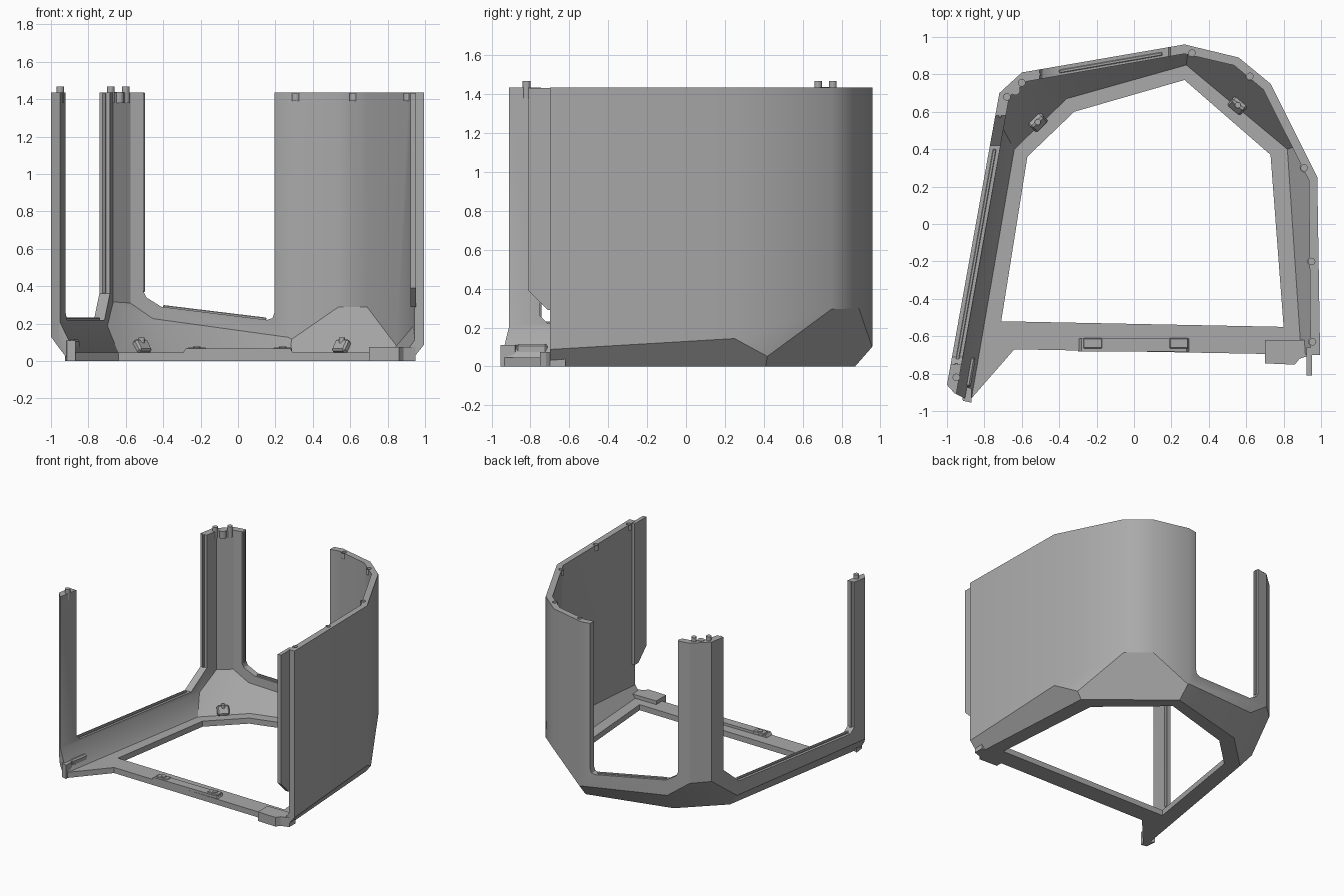
import bpy, bmesh, math
from mathutils import Vector

if "Cube" in bpy.data.objects:
    bpy.data.objects.remove(bpy.data.objects["Cube"])

grey = bpy.data.materials.new("plain grey")
grey.use_nodes = True
grey.diffuse_color = (0.4, 0.4, 0.4, 1)
grey.node_tree.nodes["Principled BSDF"].inputs["Base Color"].default_value = (0.4, 0.4, 0.4, 1)

TOP = 1.435
FLOOR = 0.045


def finish(name, bm):
    bmesh.ops.recalc_face_normals(bm, faces=bm.faces)
    mesh = bpy.data.meshes.new(name)
    bm.to_mesh(mesh)
    bm.free()
    mesh.materials.append(grey)
    ob = bpy.data.objects.new(name, mesh)
    bpy.context.collection.objects.link(ob)
    return ob


def prism_mesh(points, low, high, axis="z"):
    """Extrude a flat outline along one axis."""
    place = {"x": lambda a, b, c: (c, a, b),
             "y": lambda a, b, c: (a, c, b),
             "z": lambda a, b, c: (a, b, c)}[axis]
    bm = bmesh.new()
    face = bm.faces.new([bm.verts.new(place(a, b, low)) for a, b in points])
    new = bmesh.ops.extrude_face_region(bm, geom=[face])["geom"]
    move = Vector(place(0, 0, high - low))
    bmesh.ops.translate(bm, vec=move, verts=[g for g in new if isinstance(g, bmesh.types.BMVert)])
    return bm


def prism(name, points, low, high, axis="z"):
    return finish(name, prism_mesh(points, low, high, axis))


def tub(name, outline, foot, slopes, low, high):
    """Prism whose lower edges are cut by sloping planes rising from the foot line."""
    bm = prism_mesh(outline, low, high)
    for p, q, slope in zip(foot, foot[1:], slopes):
        along = (Vector(q) - Vector(p)).normalized()
        normal = Vector((along.y * slope, -along.x * slope, -1))
        bmesh.ops.bisect_plane(bm, geom=bm.verts[:] + bm.edges[:] + bm.faces[:],
                               plane_co=(p[0], p[1], low), plane_no=normal, clear_outer=True)
        bmesh.ops.holes_fill(bm, edges=[e for e in bm.edges if e.is_boundary], sides=0)
    return finish(name, bm)


def box(name, centre, size, angle=0, tilt=0):
    bm = bmesh.new()
    bmesh.ops.create_cube(bm, size=1)
    bmesh.ops.scale(bm, vec=size, verts=bm.verts)
    bmesh.ops.bevel(bm, geom=bm.edges[:], offset=min(size) * 0.2, segments=1, affect="EDGES")
    ob = finish(name, bm)
    ob.location = centre
    ob.rotation_euler = (tilt, 0, angle)
    return ob


def peg(name, x, y, low, high, radius):
    bm = bmesh.new()
    bmesh.ops.create_cone(bm, cap_ends=True, segments=16, radius1=radius, radius2=radius, depth=high - low)
    ob = finish(name, bm)
    ob.location = (x, y, (low + high) / 2)
    return ob


def strip(name, a, b, width, height):
    """Slim bar laid between two points."""
    a, b = Vector(a), Vector(b)
    ob = box(name, (a + b) / 2, ((b - a).length, width, height))
    ob.rotation_euler = (b - a).to_track_quat("X", "Z").to_euler()
    return ob


def cut(target, cutter):
    cutter.hide_render = True
    mod = target.modifiers.new("cut", "BOOLEAN")
    mod.operation, mod.solver, mod.object = "DIFFERENCE", "EXACT", cutter
    bpy.context.view_layer.objects.active = target
    bpy.ops.object.modifier_apply(modifier=mod.name)
    bpy.data.objects.remove(cutter)


# Outer shell with chamfered foot, running right, back and left
outer = [(-1, -0.86), (-0.96, -0.905), (-0.88, -0.945), (-0.64, -0.67), (0.995, -0.7),
         (0.98, 0.25), (0.73, 0.75), (0.56, 0.89), (0.27, 0.96), (-0.6, 0.81), (-0.72, 0.7)]
outer_foot = [(0.925, -0.7), (0.855, 0.41), (0.29, 0.87), (-0.38, 0.7), (-0.68, 0.41), (-0.9, -0.92)]
shell = tub("shell", outer, outer_foot, [1.25, 1.6, 1.15, 1.3, 1.2], 0, TOP)

# Hollow interior, open to the front and top
inner = [(-1.02, -1.3), (0.95, -1.3), (0.935, 0.235), (0.69, 0.72), (0.535, 0.848),
         (0.27, 0.91), (-0.575, 0.762), (-0.667, 0.68)]
inner_foot = [(0.935, -1.3), (0.82, 0.4), (0.28, 0.85), (-0.36, 0.67), (-0.64, 0.4), (-0.932, -1.3)]
cut(shell, tub("hollow", inner, inner_foot, [1.33, 1.5, 1.35, 1.23, 1.9], FLOOR, 2))

# Floor opening
floor_hole = [(-0.71, -0.52), (0.8, -0.55), (0.73, 0.37), (0.27, 0.77), (-0.32, 0.6), (-0.57, 0.36)]
cut(shell, prism("floor_hole", floor_hole, -0.2, 0.1))

# Back and left openings, leaving the corner post and front post
back_gap = [(-0.505, 2), (-0.505, 0.37), (-0.49, 0.34), (-0.41, 0.29), (0.155, 0.22),
            (0.185, 0.23), (0.195, 0.26), (0.195, 2)]
cut(shell, prism("back_gap", back_gap, 0.6, 1.2, "y"))
left_gap = [(-0.75, 2), (-0.75, 0.26), (-0.71, 0.22), (0.42, 0.22), (0.58, 0.36), (0.58, 2)]
cut(shell, prism("left_gap", left_gap, -1.2, -0.6, "x"))

# Sockets in the wall rim, each inside a short boss
sockets = [(0.31, 0.915), (0.62, 0.79), (0.91, 0.3), (0.95, -0.2), (0.955, -0.63)]
for i, (x, y) in enumerate(sockets):
    boss = peg("socket_boss_%d" % i, x, y, 1.39, TOP - 0.001, 0.024)
    for target in (shell, boss):
        cut(target, peg("socket", x, y, 1.41, 1.5, 0.017))

# Pins on top of the posts
for i, (x, y) in enumerate([(-0.95, -0.82), (-0.68, 0.68), (-0.6, 0.755)]):
    peg("post_pin_%d" % i, x, y, 1.38, 1.467, 0.02)
peg("post_boss", -0.635, 0.715, 1.38, TOP + 0.003, 0.026)

# Guide rail on the front edge of the right-hand wall
prism("wall_rail", [(-0.81, TOP - 0.003), (-0.81, 0.39), (-0.71, 0.29), (-0.66, 0.29), (-0.66, TOP - 0.003)],
      0.922, 0.952, "x")

# Sealing ridges along the sills and post edges
strip("left_sill_seal", (-0.945, -0.73, 0.222), (-0.745, 0.4, 0.222), 0.018, 0.02)
strip("back_sill_seal", (-0.4, 0.815, 0.289), (0.15, 0.91, 0.222), 0.018, 0.02)
strip("corner_post_left_seal", (-0.716, 0.578, 0.36), (-0.716, 0.578, TOP), 0.018, 0.018)
strip("corner_post_back_seal", (-0.505, 0.8, 0.37), (-0.505, 0.8, TOP), 0.018, 0.018)
strip("front_post_seal", (-0.95, -0.752, 0.25), (-0.95, -0.752, TOP), 0.018, 0.018)

# Raised front lip with catches and end tab
lip = [(-0.3, FLOOR - 0.01), (0.3, FLOOR - 0.01), (0.28, 0.066), (-0.28, 0.066)]
prism("front_lip", lip, -0.682, -0.612, "y")
for x in (-0.22, 0.24):
    box("lip_catch", (x, -0.638, 0.062), (0.1, 0.055, 0.02))
    peg("lip_catch_stud", x, -0.635, 0.05, 0.077, 0.02)
prism("front_tab", [(0.7, -0.62), (0.7, -0.745), (0.86, -0.752), (0.885, -0.72), (0.95, -0.7), (0.95, -0.62)], 0, 0.074)

# Hook at the foot of the front post
prism("front_hook", [(-0.925, -0.86), (-0.915, -0.945), (-0.87, -0.955), (-0.87, -0.88)], 0.0, 0.11)
box("hook_plate", (-0.885, -0.79, 0.09), (0.05, 0.16, 0.05), math.radians(-10))

# Clips on the two sloping back corners
for name, x, y, angle in (("left", -0.515, 0.545, 44), ("right", 0.555, 0.635, -40)):
    turn = math.radians(angle)
    box(name + "_corner_clip", (x, y, 0.075), (0.09, 0.05, 0.075), turn, math.radians(-35))
    peg(name + "_clip_stud", x, y, 0.06, 0.125, 0.016)

# Soft shading across the gentle wall bends
bpy.ops.object.select_all(action="DESELECT")
shell.select_set(True)
bpy.context.view_layer.objects.active = shell
bpy.ops.object.shade_smooth_by_angle(angle=math.radians(28))
weighted = shell.modifiers.new("weighted normals", "WEIGHTED_NORMAL")
weighted.keep_sharp = True
